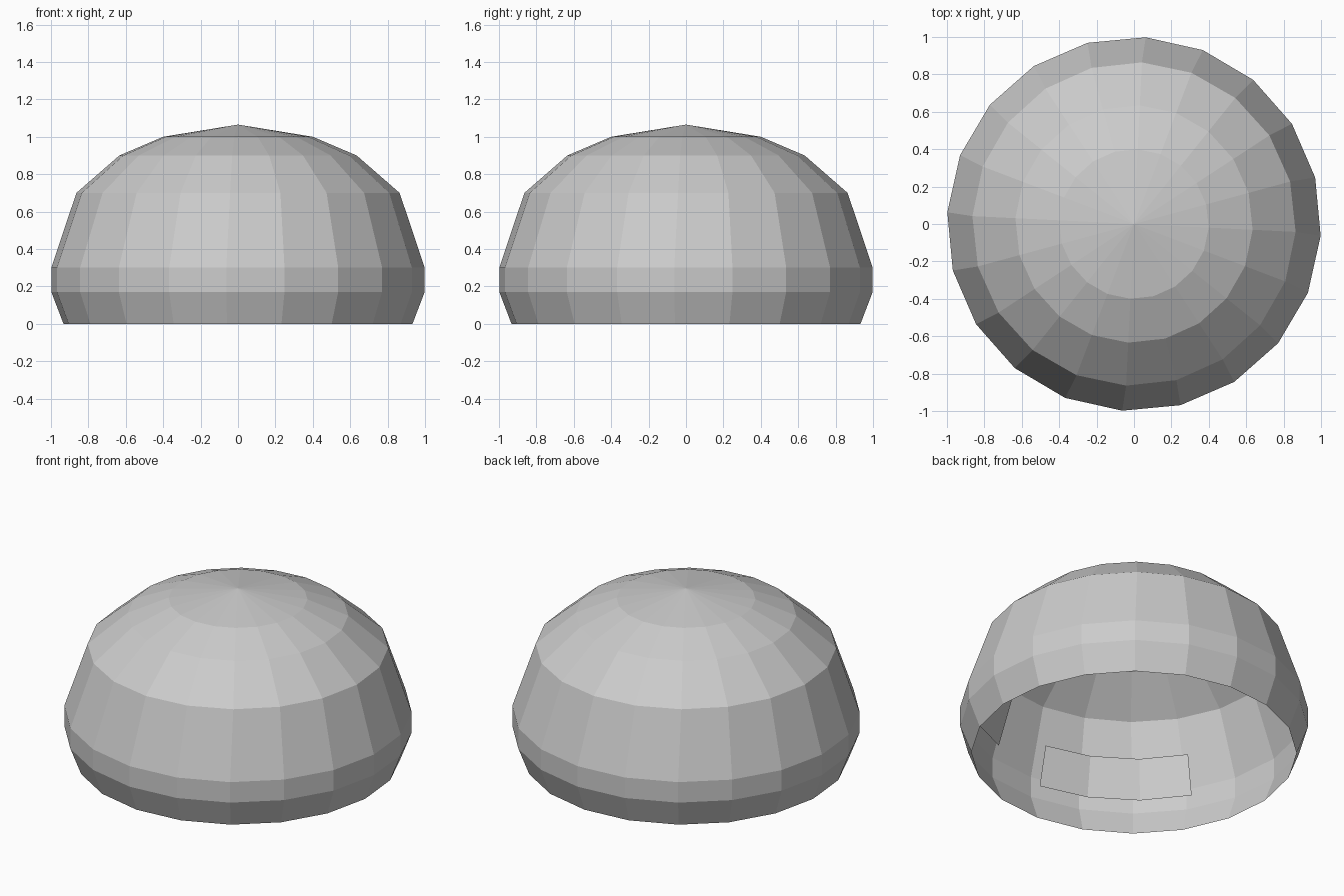
import bpy
from math import radians, cos, sin

cube = bpy.data.objects.get("Cube")
if cube:
    bpy.data.objects.remove(cube, do_unlink=True)

SIDES = 20
# Dome profile: radius, height
PROFILE = [(0.935, 0), (1, 0.17), (1, 0.3), (0.865, 0.7), (0.635, 0.9), (0.4, 1)]
APEX = 1.065

grey = bpy.data.materials.new("light grey")
grey.use_nodes = True
colour = (0.6, 0.6, 0.6, 1)
grey.diffuse_color = colour
grey.node_tree.nodes["Principled BSDF"].inputs["Base Color"].default_value = colour


def make_object(name, verts, faces):
    mesh = bpy.data.meshes.new(name)
    mesh.from_pydata(verts, [], faces)
    mesh.materials.append(grey)
    obj = bpy.data.objects.new(name, mesh)
    bpy.context.collection.objects.link(obj)
    return obj


def polar(radius, degrees, z):
    a = radians(degrees)
    return (radius * cos(a), radius * sin(a), z)


def wall_radius(z):
    for (r0, z0), (r1, z1) in zip(PROFILE, PROFILE[1:]):
        if z0 <= z <= z1:
            return r0 + (r1 - r0) * (z - z0) / (z1 - z0)


# Faceted shell, open underneath
step = 360 / SIDES
verts = [polar(r, i * step - 3.6 + (0.8 if z > 0.5 else 0), z)
         for r, z in PROFILE for i in range(SIDES)]
verts.append((0, 0, APEX))
faces = []
for ring in range(len(PROFILE) - 1):
    for i in range(SIDES):
        a, b = ring * SIDES + i, ring * SIDES + (i + 1) % SIDES
        faces.append((a, b, b + SIDES, a + SIDES))
last = (len(PROFILE) - 1) * SIDES
faces += [(last + i, last + (i + 1) % SIDES, len(verts) - 1) for i in range(SIDES)]
make_object("dome_shell", verts, faces)


# Thin curved strips lining the inside of the shell, facing inwards
def lining_strip(name, start, low, high, inset=0.03, segments=3):
    pts = [polar(wall_radius(z) - inset, start + i * step, z)
           for i in range(segments + 1) for z in (low, high)]
    quads = [(2 * i, 2 * i + 1, 2 * i + 3, 2 * i + 2) for i in range(segments)]
    make_object(name, pts, quads)


lining_strip("front_left_lining", -75, 0.36, 0.64)
lining_strip("left_lining", -32, 0.52, 0.75, inset=0.04)
lining_strip("back_left_lining", 21, 0.24, 0.48)
lining_strip("front_right_lining", -150, 0.24, 0.48)
